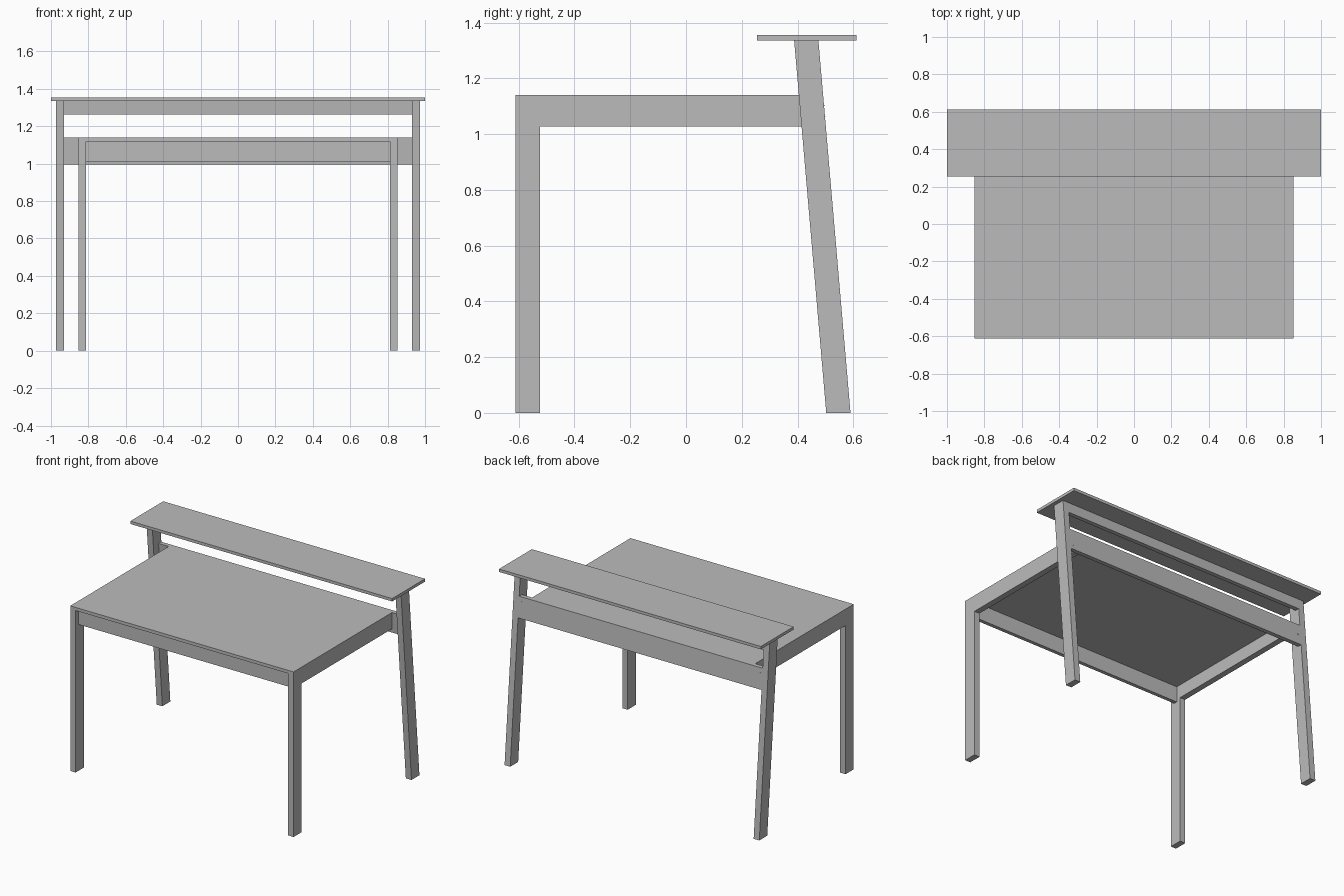
import bpy
import bmesh
import math

cube = bpy.data.objects.get("Cube")
if cube:
    bpy.data.objects.remove(cube)

grey = bpy.data.materials.new("plain grey")
grey.use_nodes = True
colour = (0.5, 0.5, 0.5, 1)
grey.diffuse_color = colour
grey.node_tree.nodes["Principled BSDF"].inputs["Base Color"].default_value = colour


def finish(name, bm):
    bmesh.ops.recalc_face_normals(bm, faces=bm.faces)
    mesh = bpy.data.meshes.new(name)
    bm.to_mesh(mesh)
    bm.free()
    mesh.materials.append(grey)
    obj = bpy.data.objects.new(name, mesh)
    bpy.context.collection.objects.link(obj)
    return obj


def prism(name, profile, x0, x1):
    """Extrude a (y, z) profile from x0 to x1."""
    bm = bmesh.new()
    face = bm.faces.new([bm.verts.new((x0, y, z)) for y, z in profile])
    ext = bmesh.ops.extrude_face_region(bm, geom=[face])
    moved = [v for v in ext["geom"] if isinstance(v, bmesh.types.BMVert)]
    bmesh.ops.translate(bm, verts=moved, vec=(x1 - x0, 0, 0))
    return finish(name, bm)


def rect(y0, y1, z0, z1):
    return [(y0, z0), (y1, z0), (y1, z1), (y0, z1)]


# Lines followed by the leaning rear legs
SHELF_Z = 1.335
LEAN = 0.115 / SHELF_Z
BOARD = 0.03


def leg_back(z):
    return 0.59 - LEAN * z


def leaning(z0, z1, depth):
    return [(leg_back(z0) - depth, z0), (leg_back(z0), z0),
            (leg_back(z1), z1), (leg_back(z1) - depth, z1)]


FRONT, INNER = -0.612, -0.523
RAIL_LOW, RAIL_TOP, TOP = 1.027, 1.118, 1.14
rail_end = leg_back(RAIL_TOP) - BOARD

# Mitred front legs, side rails and leaning rear legs
for side, s in (("left", 1), ("right", -1)):
    prism(f"{side}_front_leg",
          [(FRONT, 0), (INNER, 0), (INNER, RAIL_LOW), (FRONT, RAIL_TOP)],
          s * 0.812, s * 0.853)
    prism(f"{side}_side_rail",
          [(FRONT, RAIL_TOP), (INNER, RAIL_LOW), (rail_end, RAIL_LOW), (rail_end, RAIL_TOP)],
          s * 0.812, s * 0.853)
    prism(f"{side}_rear_leg", leaning(0, SHELF_Z, 0.087), s * 0.93, s * 0.973)

    # Small screw heads at the ends of the back board
    for i in range(3):
        z = 1.025 + 0.04 * i
        bm = bmesh.new()
        bmesh.ops.create_cone(bm, cap_ends=True, segments=10, radius1=0.004,
                              radius2=0.004, depth=0.002)
        screw = finish(f"{side}_screw_{i + 1}", bm)
        screw.location = (s * 0.91, leg_back(z), z)
        screw.rotation_euler.x = math.pi / 2 + math.atan(LEAN)

# Worktop and front apron
prism("worktop", rect(FRONT, leg_back(TOP) - BOARD, RAIL_TOP, TOP), -0.853, 0.853)
prism("front_apron", rect(-0.58, -0.555, 1.01, RAIL_TOP), -0.812, 0.812)

# Boards between the rear legs
prism("back_board", leaning(0.995, TOP, BOARD), -0.93, 0.93)
prism("shelf_rail", leaning(1.263, SHELF_Z, BOARD), -0.93, 0.93)

# Raised shelf
prism("shelf", rect(0.254, 0.612, SHELF_Z, 1.355), -1, 1)
